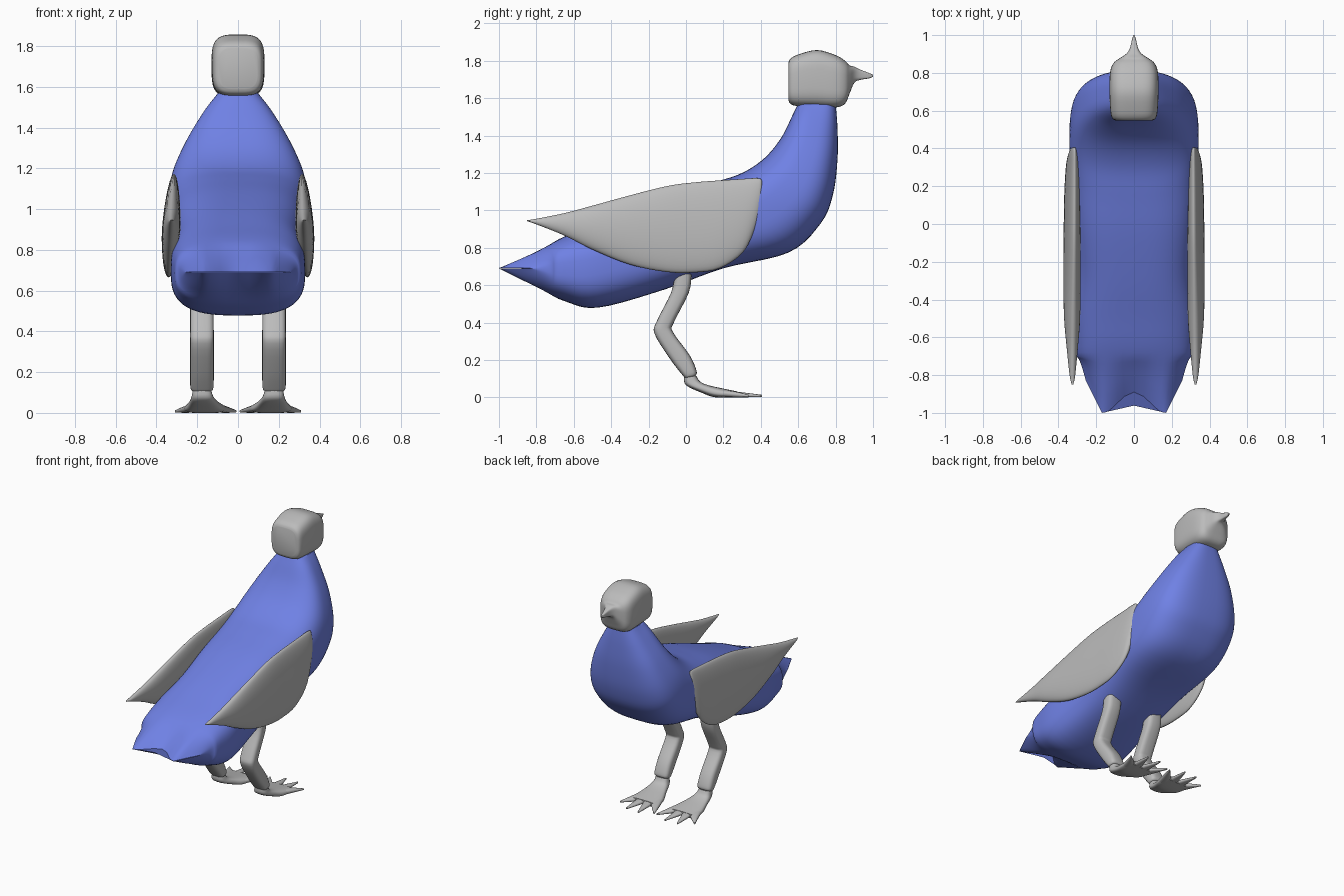
import bpy, bmesh, math

def material(name, rgb):
    m = bpy.data.materials.new(name)
    m.diffuse_color = (*rgb, 1)
    return m

BLUE = material("plumage blue", (0.16, 0.22, 0.78))
GREY = material("pale grey", (0.50, 0.50, 0.50))

def refine(rows, k):
    """Smoothly interpolate rows of numbers (Catmull-Rom)."""
    out = []
    for i in range(len(rows) - 1):
        p0, p1 = rows[max(i - 1, 0)], rows[i]
        p2, p3 = rows[i + 1], rows[min(i + 2, len(rows) - 1)]
        for s in range(k):
            t = s / k
            out.append([0.5 * (2 * b + (c - a) * t + (2 * a - 5 * b + 4 * c - d) * t * t
                        + (3 * b - a - 3 * c + d) * t ** 3) for a, b, c, d in zip(p0, p1, p2, p3)])
    out.append(list(rows[-1]))
    return out

def loft(bm, rows, exp=2.5, k=4, n=32, tilt=0.0, warp=None):
    """Rows: y,z of the upper edge, y,z of the lower edge, half width, centre x."""
    rings = []
    for ya, za, yb, zb, w, cx in refine(rows, k):
        ring = []
        for j in range(n):
            a = 2 * math.pi * j / n
            c, s = math.cos(a), math.sin(a)
            u = math.copysign(abs(c) ** (2 / exp), c)
            v = math.copysign(abs(s) ** (2 / exp), s)
            y = (ya + yb) / 2 + v * (ya - yb) / 2
            z = (za + zb) / 2 + v * (za - zb) / 2
            x = cx + u * max(w, 0.002) - tilt * (z - 0.92)
            if warp:
                y = warp(x, y)
            ring.append(bm.verts.new((x, y, z)))
        rings.append(ring)
    for r0, r1 in zip(rings, rings[1:]):
        for j in range(n):
            bm.faces.new((r0[j], r0[(j + 1) % n], r1[(j + 1) % n], r1[j]))
    bm.faces.new(rings[0])
    bm.faces.new(rings[-1][::-1])

def finish(name, bm, mat, mirror=False):
    bmesh.ops.recalc_face_normals(bm, faces=bm.faces)
    me = bpy.data.meshes.new(name)
    bm.to_mesh(me)
    bm.free()
    me.materials.append(mat)
    for p in me.polygons:
        p.use_smooth = True
    me.set_sharp_from_angle(angle=math.radians(50))
    ob = bpy.data.objects.new(name, me)
    bpy.context.collection.objects.link(ob)
    if mirror:
        ob.modifiers.new("mirror", 'MIRROR')
    return ob

# body: neck to tail, with a notched, two-pointed tail end
def tail_notch(x, y):
    t = max(0.0, (-0.7 - y) / 0.3)
    ax = abs(x)
    if ax < 0.17:
        return y + t * 0.11 * math.cos(math.pi * ax / 0.34) ** 2
    return y + t * 2.0 * (ax - 0.17)

body_rows = [
    (0.60, 1.57, 0.80, 1.565, 0.10), (0.57, 1.51, 0.81, 1.44, 0.165),
    (0.51, 1.39, 0.81, 1.27, 0.25), (0.42, 1.28, 0.785, 1.08, 0.315),
    (0.30, 1.20, 0.72, 0.93, 0.34), (0.15, 1.15, 0.55, 0.775, 0.34),
    (-0.05, 1.09, 0.20, 0.69, 0.325), (-0.30, 1.00, -0.12, 0.575, 0.31),
    (-0.50, 0.92, -0.47, 0.48, 0.33), (-0.65, 0.86, -0.65, 0.515, 0.315),
    (-0.80, 0.785, -0.80, 0.585, 0.29), (-0.90, 0.738, -0.90, 0.635, 0.275),
    (-1.0, 0.692, -1.0, 0.688, 0.255)]
bm = bmesh.new()
loft(bm, [(*r, 0.0) for r in body_rows], exp=2.9, k=5, n=64, warp=tail_notch)
finish("body", bm, BLUE)

# head and beak: y, centre z, half width, half height
head_rows = [
    (0.547, 1.69, 0.095, 0.10), (0.56, 1.69, 0.115, 0.122), (0.60, 1.695, 0.125, 0.138),
    (0.70, 1.705, 0.13, 0.152), (0.80, 1.69, 0.127, 0.14), (0.85, 1.685, 0.11, 0.115),
    (0.875, 1.70, 0.08, 0.075), (0.90, 1.725, 0.042, 0.043), (0.93, 1.725, 0.022, 0.028),
    (0.98, 1.72, 0.010, 0.014), (1.0, 1.72, 0.003, 0.005)]
bm = bmesh.new()
loft(bm, [(y, z + h, y, z - h, w, 0.0) for y, z, w, h in head_rows], exp=3.6, n=48)
finish("head", bm, GREY)

# wings: y, top z, bottom z, half thickness
wing_rows = [
    (0.405, 1.16, 1.06, 0.008), (0.395, 1.17, 0.99, 0.018), (0.36, 1.172, 0.88, 0.028),
    (0.30, 1.168, 0.77, 0.035), (0.18, 1.16, 0.69, 0.04), (0.05, 1.15, 0.668, 0.042),
    (-0.10, 1.13, 0.67, 0.044), (-0.30, 1.08, 0.71, 0.045), (-0.50, 1.025, 0.79, 0.042),
    (-0.65, 0.985, 0.865, 0.03), (-0.80, 0.955, 0.925, 0.015), (-0.85, 0.947, 0.943, 0.004)]
bm = bmesh.new()
loft(bm, [(y, a, y, b, w, 0.327) for y, a, b, w in wing_rows], exp=2.0, n=40, tilt=0.05)
finish("wings", bm, GREY, mirror=True)

# legs with a backward knee
leg_rows = [
    (0.03, 0.66, -0.06, 0.66, 0.056), (0.015, 0.56, -0.08, 0.56, 0.057),
    (-0.065, 0.40, -0.155, 0.41, 0.058), (-0.07, 0.35, -0.168, 0.34, 0.058),
    (0.02, 0.225, -0.085, 0.205, 0.058), (0.057, 0.14, -0.018, 0.118, 0.057),
    (0.05, 0.115, -0.005, 0.105, 0.048)]
bm = bmesh.new()
loft(bm, [(*r, 0.177) for r in leg_rows], exp=3.2, n=24)
finish("legs", bm, GREY, mirror=True)

# feet: a flattened palm with four toes
bm = bmesh.new()
palm_rows = [
    (0.055, 0.115, -0.01, 0.11, 0.045, 0.177), (0.075, 0.085, 0.0, 0.065, 0.055, 0.174),
    (0.12, 0.065, 0.09, 0.022, 0.075, 0.168), (0.20, 0.047, 0.16, 0.0, 0.10, 0.162),
    (0.27, 0.033, 0.27, 0.0, 0.11, 0.16)]
loft(bm, palm_rows, exp=2.8, n=32)
for base, tip, y in ((0.07, 0.012, 0.36), (0.13, 0.11, 0.405), (0.19, 0.21, 0.40), (0.25, 0.305, 0.335)):
    loft(bm, [(0.18, 0.042, 0.18, 0.004, 0.035, base + (0.16 - base) * 0.3),
              (0.26, 0.032, 0.26, 0.0, 0.033, base),
              (y, 0.014, y, 0.002, 0.005, tip)], exp=2.4, n=16)
finish("feet", bm, GREY, mirror=True)
